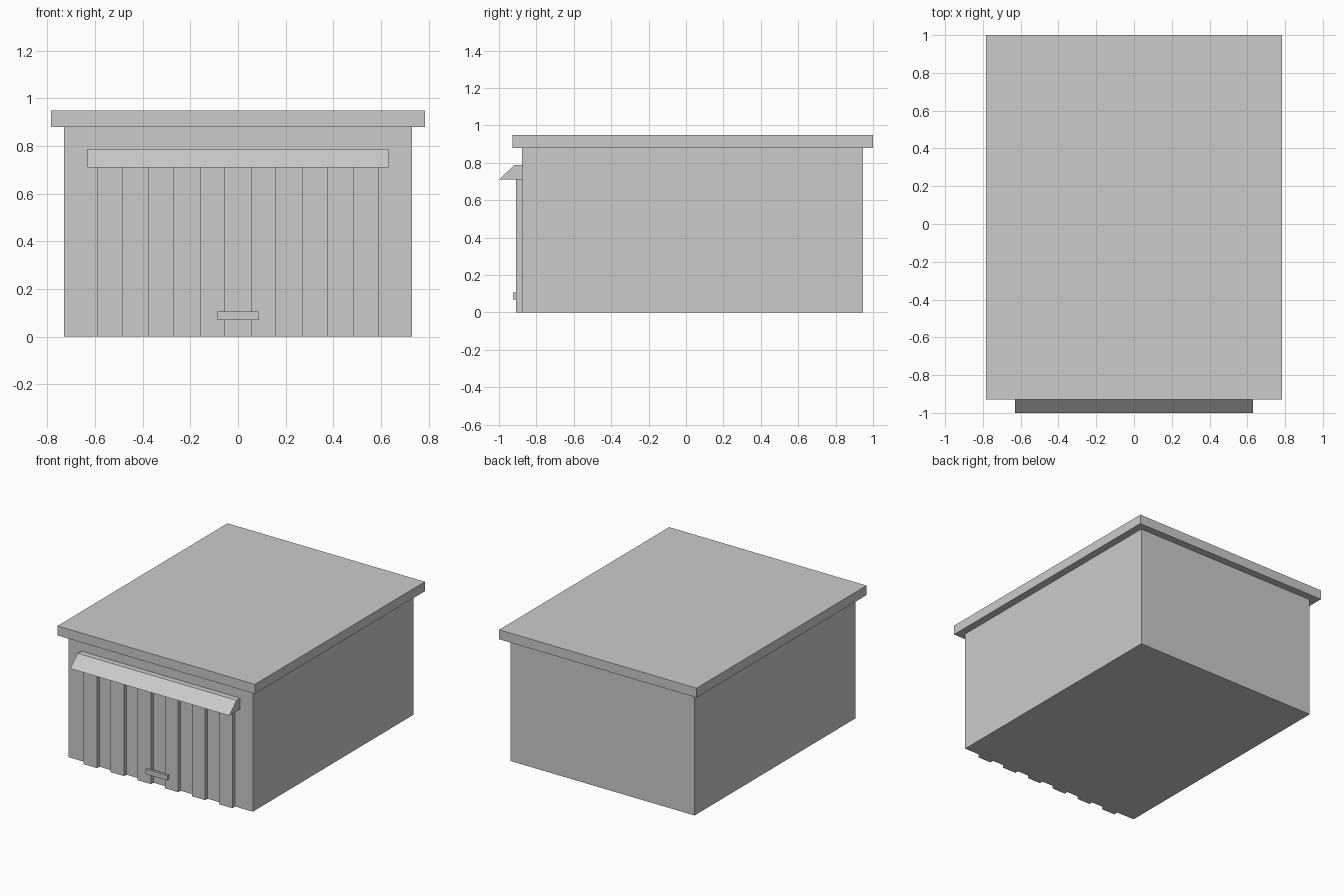
import bpy, bmesh

if "Cube" in bpy.data.objects:
    bpy.data.objects.remove(bpy.data.objects["Cube"])


def mesh_object(name, bm):
    bmesh.ops.recalc_face_normals(bm, faces=bm.faces)
    me = bpy.data.meshes.new(name)
    bm.to_mesh(me)
    bm.free()
    ob = bpy.data.objects.new(name, me)
    bpy.context.collection.objects.link(ob)
    return ob


def box(name, x, y, z):
    """Box from (min, max) ranges on each axis."""
    bm = bmesh.new()
    bmesh.ops.create_cube(bm, size=1)
    for v in bm.verts:
        v.co = [r[0] if c < 0 else r[1] for c, r in zip(v.co, (x, y, z))]
    return mesh_object(name, bm)


def extrude_x(name, profile, half):
    """Sweep a (y, z) profile across the width."""
    bm = bmesh.new()
    face = bm.faces.new([bm.verts.new((-half, y, z)) for y, z in profile])
    new = bmesh.ops.extrude_face_region(bm, geom=[face])["geom"]
    verts = [g for g in new if isinstance(g, bmesh.types.BMVert)]
    bmesh.ops.translate(bm, verts=verts, vec=(2 * half, 0, 0))
    return mesh_object(name, bm)


FRONT = -0.876

# Main volume and overhanging flat roof
box("garage_body", (-0.731, 0.731), (FRONT, 0.947), (0, 0.88))
box("roof_slab", (-0.784, 0.784), (-0.928, 1.0), (0.88, 0.948))

# Garage door: thin backing with six raised vertical slats
box("door_panel", (-0.587, 0.587), (FRONT - 0.005, FRONT), (0, 0.71))
for i in range(6):
    cx = (i - 2.5) * 0.215
    box(f"door_slat_{i + 1}", (cx - 0.053, cx + 0.053), (-0.908, FRONT), (0, 0.71))

# Door handle
box("door_handle", (-0.086, 0.086), (-0.924, -0.905), (0.07, 0.105))

# Sloped canopy above the door
extrude_x("door_canopy", [(FRONT, 0.71), (-1.0, 0.71), (-0.917, 0.788), (FRONT, 0.788)], 0.631)
